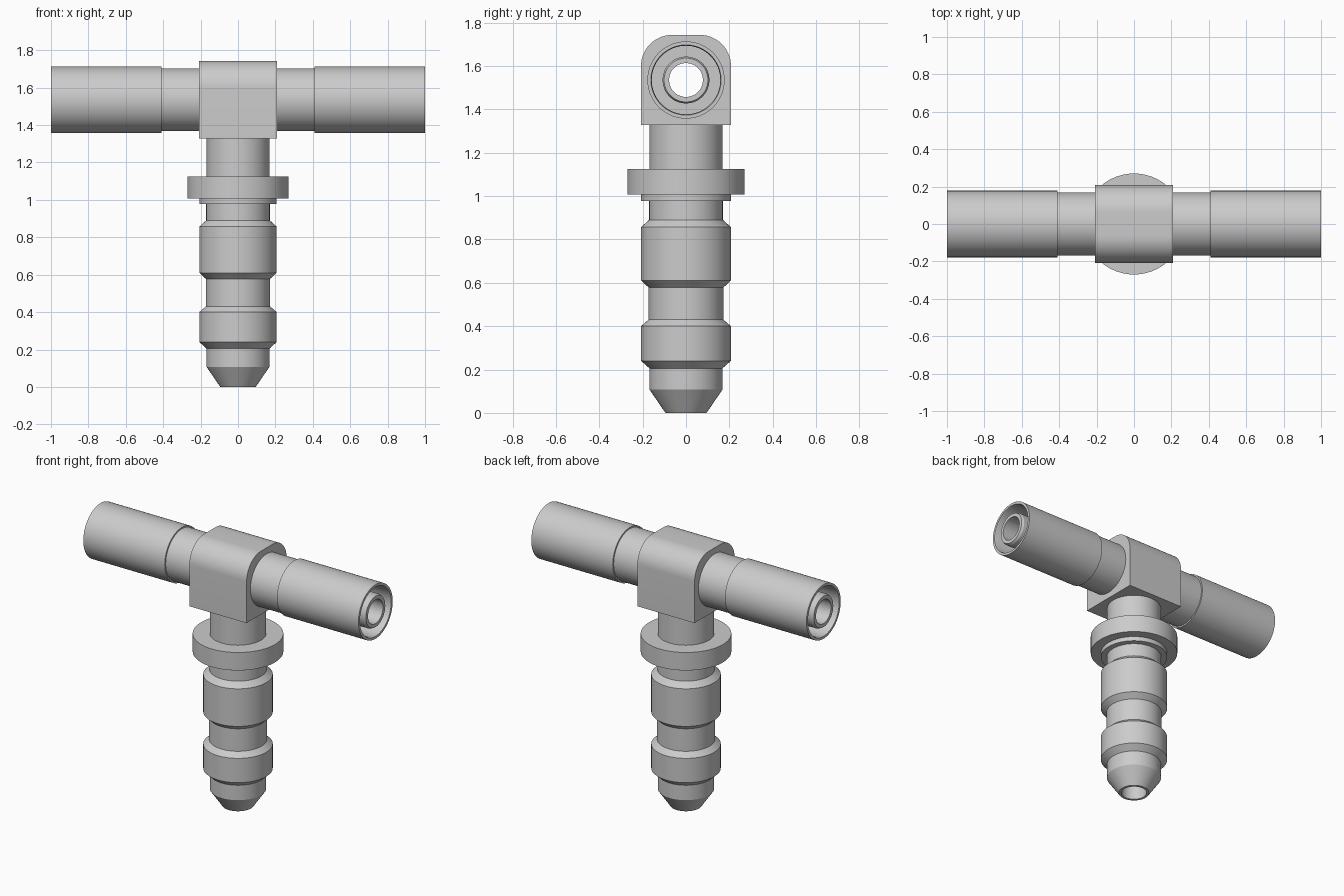
import bpy
import bmesh
from math import pi, cos, sin, radians
from mathutils import Matrix, Vector

if "Cube" in bpy.data.objects:
    bpy.data.objects.remove(bpy.data.objects["Cube"])

SEGMENTS = 72
AXIS_Z = 1.535      # height of the cross tube axis
BORE = 0.078
HALF = 0.208        # half size of the centre block

grey = bpy.data.materials.new("light_grey")
grey.use_nodes = True
grey.diffuse_color = (0.6, 0.6, 0.6, 1)
grey.node_tree.nodes["Principled BSDF"].inputs["Base Color"].default_value = (0.6, 0.6, 0.6, 1)


def finish(name, bm):
    bmesh.ops.recalc_face_normals(bm, faces=bm.faces[:])
    mesh = bpy.data.meshes.new(name)
    bm.to_mesh(mesh)
    bm.free()
    mesh.materials.append(grey)
    obj = bpy.data.objects.new(name, mesh)
    bpy.context.collection.objects.link(obj)
    return obj


def smooth(obj):
    bpy.ops.object.select_all(action="DESELECT")
    obj.select_set(True)
    bpy.context.view_layer.objects.active = obj
    bpy.ops.object.shade_smooth_by_angle(angle=radians(20))


def lathe(name, profile, matrix=Matrix()):
    """Revolve a closed (radius, height) loop about z, then place it."""
    bm = bmesh.new()
    rings = []
    for i in range(SEGMENTS):
        a = 2 * pi * i / SEGMENTS
        rings.append([bm.verts.new(matrix @ Vector((r * cos(a), r * sin(a), h)))
                      for r, h in profile])
    count = len(profile)
    for i, ring in enumerate(rings):
        following = rings[(i + 1) % SEGMENTS]
        for j in range(count):
            k = (j + 1) % count
            bm.faces.new((ring[j], following[j], following[k], ring[k]))
    obj = finish(name, bm)
    smooth(obj)
    return obj


# Hollow barbed stem with its flange
lathe("barbed_stem", [
    (BORE, 0), (0.095, 0), (0.168, 0.107), (0.168, 0.205),
    (0.207, 0.24), (0.207, 0.40), (0.172, 0.43), (0.172, 0.578),
    (0.207, 0.61), (0.207, 0.857), (0.17, 0.89), (0.17, 0.977),
    (0.207, 0.977), (0.207, 1.007), (0.27, 1.007), (0.27, 1.125),
    (0.168, 1.125), (0.168, 1.34), (BORE, 1.34)])

# Side arms: neck, outer sleeve and inner tube with an annular recess
arm = [
    (BORE, 0.2), (0.168, 0.2), (0.168, 0.408), (0.178, 0.408),
    (0.178, 1), (0.162, 1), (0.158, 0.985), (0.158, 0.45),
    (0.108, 0.45), (0.108, 0.985), (0.101, 1), (BORE, 1)]
for name, side in (("left_arm", 1), ("right_arm", -1)):
    place = Matrix.Translation((0, 0, AXIS_Z)) @ Matrix.Rotation(side * pi / 2, 4, "Y")
    lathe(name, arm, place)

# Centre block with rounded upper edges
bm = bmesh.new()
bmesh.ops.create_cube(bm, size=2 * HALF,
                      matrix=Matrix.Translation((0, 0, AXIS_Z)))
top_edges = [e for e in bm.edges
             if all(v.co.z > AXIS_Z for v in e.verts)
             and abs(e.verts[0].co.x - e.verts[1].co.x) > HALF]
bmesh.ops.bevel(bm, geom=top_edges, offset=0.145, segments=14,
                profile=0.5, affect="EDGES")
block = finish("centre_block", bm)


# Drill the through bore and the branch down into the stem
def drill(name, depth, matrix):
    bm = bmesh.new()
    bmesh.ops.create_cone(bm, cap_ends=True, segments=SEGMENTS, radius1=BORE,
                          radius2=BORE, depth=depth, matrix=matrix)
    cutter = finish(name, bm)
    cutter.hide_render = True
    mod = block.modifiers.new(name, "BOOLEAN")
    mod.operation = "DIFFERENCE"
    mod.solver = "EXACT"
    mod.object = cutter
    bpy.ops.object.select_all(action="DESELECT")
    block.select_set(True)
    bpy.context.view_layer.objects.active = block
    bpy.ops.object.modifier_apply(modifier=name)
    bpy.data.objects.remove(cutter)


drill("cross_bore", 1, Matrix.Translation((0, 0, AXIS_Z)) @ Matrix.Rotation(pi / 2, 4, "Y"))
drill("branch_bore", 0.3, Matrix.Translation((0, 0, AXIS_Z - 0.15)))
smooth(block)
